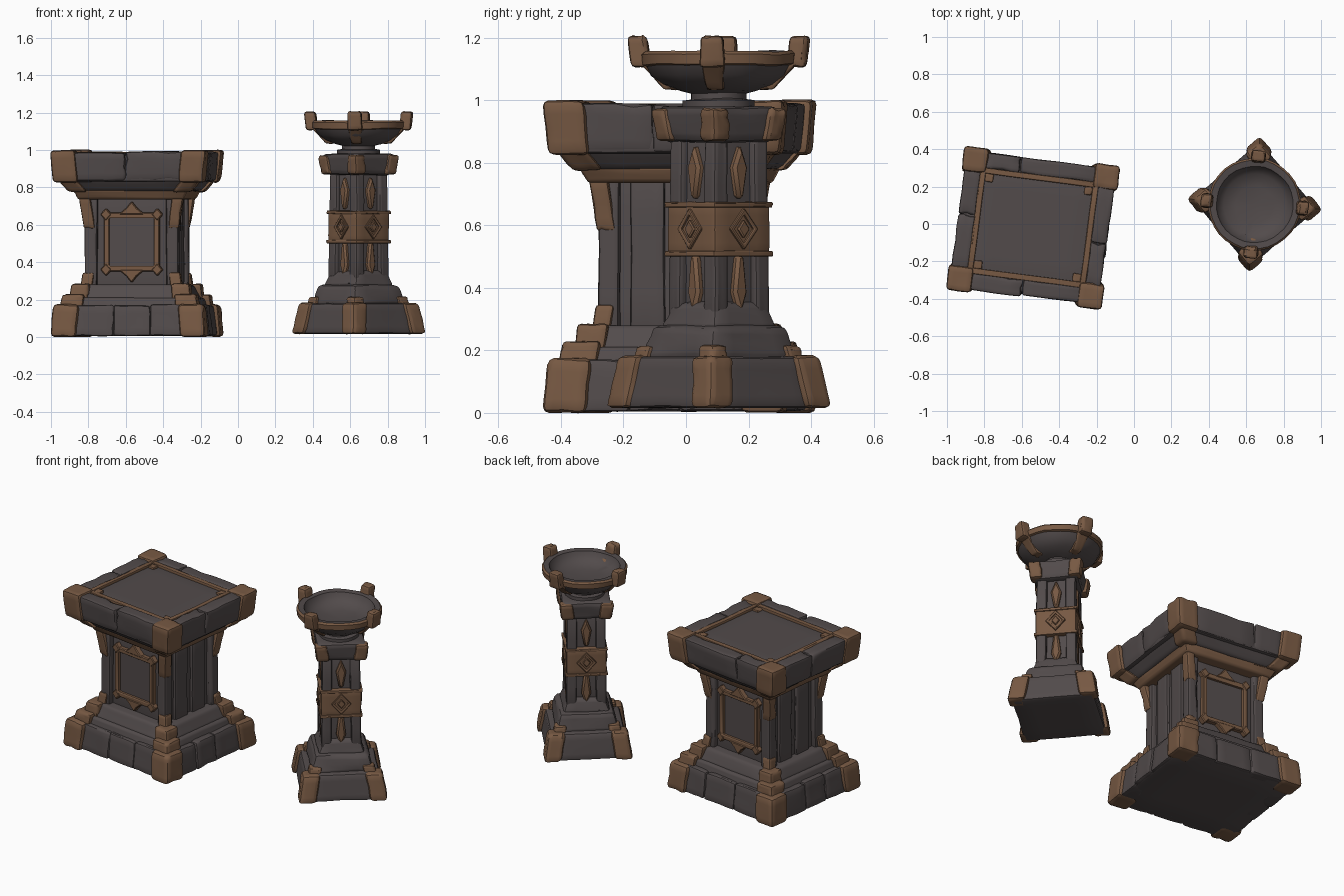
import bpy, bmesh, math, random
from mathutils import Matrix, Vector, noise

if "Cube" in bpy.data.objects:
    bpy.data.objects.remove(bpy.data.objects["Cube"])

random.seed(4)


def material(name, rgb):
    m = bpy.data.materials.new(name)
    m.diffuse_color = (*rgb, 1)
    m.use_nodes = True
    m.node_tree.nodes["Principled BSDF"].inputs["Base Color"].default_value = m.diffuse_color
    return m


STONE = material("dark stone", (0.084, 0.070, 0.070))
BRONZE = material("worn bronze", (0.185, 0.100, 0.056))

# Each structure is built around its own origin, then placed by this matrix
place = Matrix()


def finish(name, bm, mats, angle=35):
    bmesh.ops.recalc_face_normals(bm, faces=bm.faces)
    me = bpy.data.meshes.new(name)
    bm.to_mesh(me)
    bm.free()
    for m in mats:
        me.materials.append(m)
    me.shade_smooth()
    me.set_sharp_from_angle(angle=math.radians(angle))
    ob = bpy.data.objects.new(name, me)
    bpy.context.collection.objects.link(ob)
    ob.matrix_world = place
    return ob


def bevel(bm, size, segments=2):
    bm.normal_update()
    edges = [e for e in bm.edges if len(e.link_faces) == 2 and e.calc_face_angle(0) > 0.7]
    bmesh.ops.bevel(bm, geom=edges, offset=size, segments=segments, profile=0.5,
                    affect='EDGES', clamp_overlap=True)


def block(name, bot, top, z0, z1, mat, bev=0.012, rough=0.004, chip=0.007, turn=0):
    """Worn block between two rectangles (x0, x1, y0, y1)."""
    bm = bmesh.new()
    bmesh.ops.create_cube(bm, size=2)
    bmesh.ops.subdivide_edges(bm, edges=bm.edges[:], cuts=3, use_grid_fill=True)
    rot = Matrix.Rotation(turn, 3, 'Z')
    for v in bm.verts:
        c = v.co.copy()
        on_edge = sum(abs(abs(k) - 1) < 1e-4 for k in c) >= 2
        u, w, t = (c + Vector((1, 1, 1))) / 2
        r = [b + (a - b) * t for a, b in zip(top, bot)]
        p = Vector((r[0] + (r[1] - r[0]) * u, r[2] + (r[3] - r[2]) * w, z0 + (z1 - z0) * t))
        if on_edge and random.random() < 0.3:
            mid = Vector(((r[0] + r[1]) / 2, (r[2] + r[3]) / 2, (z0 + z1) / 2))
            p += (mid - p).normalized() * chip * random.random()
        p += noise.noise_vector(p * 9 + Vector((len(name), 0, 0))) * rough
        p.z = max(p.z, 0)
        v.co = rot @ p
    bevel(bm, bev)
    return finish(name, bm, [mat])


def tier(name, a, b, c, d, z0, z1, mat, **kw):
    """Centred block: half sizes a, b at the bottom and c, d at the top."""
    return block(name, (-a, a, -b, b), (-c, c, -d, d), z0, z1, mat, **kw)


def corners(name, a, b, c, d, w, z0, z1, mat, **kw):
    """Four corner blocks reaching a, b at the bottom and c, d at the top."""
    for sx in (-1, 1):
        for sy in (-1, 1):
            r = [sorted((sx * p, sx * (p - w))) + sorted((sy * q, sy * (q - w)))
                 for p, q in ((a, b), (c, d))]
            block(name, r[0], r[1], z0, z1, mat, **kw)


def plate(name, pts, k, dist, depth, mat, hole=None, bev=0.005):
    """Outline (u, z) raised from face k; hole = inner outline with equal count."""
    rot = Matrix.Rotation(k * math.pi / 2, 3, 'Z')
    bm = bmesh.new()
    n = len(pts)

    def loop(outline, d):
        return [bm.verts.new(rot @ Vector((u, -d, z))) for u, z in outline]
    of, ob = loop(pts, dist + depth), loop(pts, dist)
    inner = (loop(hole, dist + depth), loop(hole, dist)) if hole else None
    if not hole:
        bm.faces.new(of)
        bm.faces.new(ob)
    for i in range(n):
        j = (i + 1) % n
        bm.faces.new((of[i], of[j], ob[j], ob[i]))
        if hole:
            f, b = inner
            bm.faces.new((f[i], f[j], b[j], b[i]))
            bm.faces.new((of[i], of[j], f[j], f[i]))
            bm.faces.new((ob[i], ob[j], b[j], b[i]))
    bmesh.ops.recalc_face_normals(bm, faces=bm.faces)
    bevel(bm, bev, 1)
    return finish(name, bm, [mat])


def diamond(u, z, w, h):
    return [(u - w, z), (u, z - h), (u + w, z), (u, z + h)]


def rect(a, z0, z1):
    return [(-a, z0), (a, z0), (a, z1), (-a, z1)]


# ---------- Altar ----------
place = Matrix.Translation((-0.54, -0.02, 0)) @ Matrix.Rotation(math.radians(-7.5), 4, 'Z')

# Stepped base
tier("altar_base_core", 0.385, 0.35, 0.37, 0.335, 0.005, 0.16, STONE)
for k in range(4):
    along, out = ((0.30, 0.368), (0.27, 0.403))[k % 2]
    cuts = [-along, -along * random.uniform(0.2, 0.5), along * random.uniform(0.2, 0.5), along]
    for u0, u1 in zip(cuts, cuts[1:]):
        o = out + random.uniform(-0.006, 0.004)
        block("altar_base_stone", (u0, u1, -o, -0.3), (u0, u1, -o + 0.018, -0.3), 0.006,
              0.165 + random.uniform(0, 0.01), STONE, turn=k * math.pi / 2)
tier("altar_step", 0.355, 0.325, 0.335, 0.305, 0.15, 0.21, STONE)
tier("altar_upper_step", 0.32, 0.295, 0.28, 0.255, 0.20, 0.28, STONE)
corners("altar_foot", 0.42, 0.39, 0.405, 0.375, 0.14, 0, 0.175, BRONZE, bev=0.02)
corners("altar_foot_step", 0.372, 0.342, 0.362, 0.332, 0.12, 0.16, 0.228, BRONZE)
corners("altar_foot_upper_step", 0.328, 0.30, 0.318, 0.29, 0.10, 0.2, 0.285, BRONZE)
corners("altar_post_shoe", 0.274, 0.25, 0.262, 0.238, 0.06, 0.26, 0.345, BRONZE)

# Shaft with corner posts and brackets
tier("altar_shaft", 0.222, 0.198, 0.222, 0.198, 0.2, 0.8, STONE)
corners("altar_post", 0.256, 0.232, 0.252, 0.228, 0.068, 0.25, 0.78, STONE, bev=0.016, chip=0.015)
corners("altar_bracket", 0.258, 0.234, 0.282, 0.258, 0.06, 0.58, 0.755, BRONZE, bev=0.014)
for k in (1, 3):
    for y in (-0.073, 0.073):
        block("altar_side_panel", (y - 0.055, y + 0.055, -0.24, -0.2),
              (y - 0.055, y + 0.055, -0.24, -0.2), 0.26, 0.76, STONE, turn=k * math.pi / 2)

# Framed panels front and back
for k in (0, 2):
    plate("altar_panel", rect(0.125, 0.375, 0.64), k, 0.19, 0.016, STONE)
    plate("altar_panel_frame", rect(0.15, 0.35, 0.665), k, 0.19, 0.036, BRONZE,
          hole=rect(0.122, 0.38, 0.635))
    for z, s in ((0.655, 1), (0.36, -1)):
        plate("altar_frame_point", [(-0.07, z), (0.07, z), (0.028, z + s * 0.035),
              (0, z + s * 0.07), (-0.028, z + s * 0.035)], k, 0.19, 0.04, BRONZE)
        for u in (-0.138, 0.138):
            plate("altar_frame_ear", diamond(u, z, 0.03, 0.034), k, 0.19, 0.04, BRONZE)

# Cornice
tier("altar_cornice", 0.285, 0.26, 0.312, 0.287, 0.735, 0.79, BRONZE)
tier("altar_flare", 0.315, 0.29, 0.375, 0.345, 0.78, 0.85, STONE)
corners("altar_flare_corner", 0.33, 0.305, 0.39, 0.36, 0.10, 0.775, 0.85, BRONZE)

# Top slab, rim stones, corner caps and inlaid frame
tier("altar_slab", 0.385, 0.35, 0.385, 0.35, 0.83, 0.972, STONE, rough=0.001, chip=0)
for k in range(4):
    along, out = ((0.30, 0.372), (0.27, 0.405))[k % 2]
    inner = out - 0.09
    split = along * random.uniform(-0.4, 0.4)
    for u0, u1 in ((-along, split), (split, along)):
        o = out + random.uniform(-0.006, 0.003)
        block("altar_rim_stone", (u0, u1, -o + 0.015, -inner), (u0, u1, -o, -inner), 0.835,
              0.985 + random.uniform(0, 0.008), STONE, turn=k * math.pi / 2, chip=0.014)
    o = inner + 0.004
    block("altar_top_frame", (-along, along, -o, -o + 0.03), (-along, along, -o, -o + 0.03),
          0.95, 0.988, BRONZE, bev=0.006, rough=0.003, turn=k * math.pi / 2)
corners("altar_cap", 0.405, 0.375, 0.422, 0.39, 0.135, 0.825, 1.0, BRONZE, bev=0.018)
corners("altar_frame_notch", 0.29, 0.257, 0.29, 0.257, 0.045, 0.95, 0.985, BRONZE, bev=0.006)

# ---------- Brazier ----------
place = Matrix.Translation((0.645, 0.105, 0.015)) @ Matrix.Rotation(math.radians(40.5), 4, 'Z')

# Base
tier("brazier_base", 0.24, 0.24, 0.215, 0.215, 0, 0.165, STONE, bev=0.018)
corners("brazier_foot", 0.262, 0.262, 0.235, 0.235, 0.105, 0, 0.168, BRONZE, bev=0.02)
corners("brazier_foot_step", 0.20, 0.20, 0.19, 0.19, 0.07, 0.14, 0.2, BRONZE)
tier("brazier_step", 0.186, 0.186, 0.158, 0.158, 0.15, 0.265, STONE, bev=0.024)
tier("brazier_shaft_flare", 0.14, 0.14, 0.108, 0.108, 0.25, 0.34, STONE, bev=0.02)

# Shaft, posts, ornaments and band
tier("brazier_shaft", 0.09, 0.09, 0.09, 0.09, 0.25, 0.87, STONE)
corners("brazier_post", 0.118, 0.118, 0.112, 0.112, 0.06, 0.26, 0.86, STONE, bev=0.014)
tier("brazier_band", 0.118, 0.118, 0.118, 0.118, 0.485, 0.66, BRONZE, rough=0.002, chip=0.003)
for z in (0.485, 0.642):
    tier("brazier_band_rail", 0.124, 0.124, 0.124, 0.124, z, z + 0.018, BRONZE,
         bev=0.005, rough=0.002, chip=0.003)
for k in range(4):
    plate("brazier_upper_spindle", [(-0.012, 0.67), (0.012, 0.67), (0.03, 0.77), (0, 0.845),
          (-0.03, 0.77)], k, 0.08, 0.033, BRONZE, bev=0.01)
    plate("brazier_lower_spindle", [(0, 0.29), (0.028, 0.37), (0.014, 0.49), (-0.014, 0.49),
          (-0.028, 0.37)], k, 0.08, 0.033, BRONZE, bev=0.01)
    plate("band_diamond_ring", diamond(0, 0.573, 0.058, 0.066), k, 0.112, 0.016, BRONZE,
          hole=diamond(0, 0.573, 0.040, 0.046), bev=0.003)
    plate("band_diamond", diamond(0, 0.573, 0.024, 0.03), k, 0.112, 0.015, BRONZE, bev=0.004)

# Capital
tier("brazier_capital", 0.13, 0.13, 0.145, 0.145, 0.85, 0.965, STONE, bev=0.02)
corners("brazier_capital_corner", 0.146, 0.146, 0.158, 0.158, 0.075, 0.855, 0.958, BRONZE, bev=0.02)

# Bowl: lathed profile, bronze on the outer face of the rim
profile = [(0, 0.95), (0.115, 0.95), (0.115, 0.985), (0.088, 0.99), (0.088, 1.008), (0.12, 1.015),
           (0.175, 1.035), (0.215, 1.065), (0.232, 1.096), (0.245, 1.1), (0.248, 1.132),
           (0.238, 1.142), (0.205, 1.138), (0.195, 1.115), (0.165, 1.085), (0.1, 1.07), (0, 1.065)]
bm = bmesh.new()
SEG = 32
rings = []
for r, z in profile:
    ring = []
    for i in range(SEG if r else 1):
        a = math.tau * i / SEG
        p = Vector((r * math.cos(a), r * math.sin(a), z))
        ring.append(bm.verts.new(p + noise.noise_vector(p * 9) * 0.005))
    rings.append(ring)
for n, (lo, hi) in enumerate(zip(rings, rings[1:])):
    for i in range(SEG):
        j = (i + 1) % SEG
        vs = [lo[i % len(lo)], lo[j % len(lo)], hi[j % len(hi)], hi[i % len(hi)]]
        f = bm.faces.new(list(dict.fromkeys(vs)))
        f.material_index = 1 if 8 <= n <= 10 else 0
finish("brazier_bowl", bm, [STONE, BRONZE])

# Horns and ribs around the bowl
for k in range(4):
    a = math.pi / 4 + k * math.pi / 2
    block("bowl_horn", (0.215, 0.28, -0.042, 0.042), (0.23, 0.29, -0.036, 0.036),
          1.09, 1.19, BRONZE, turn=a, bev=0.014)
    block("bowl_rib", (0.13, 0.175, -0.028, 0.028), (0.19, 0.258, -0.04, 0.04),
          1.018, 1.11, BRONZE, turn=a)
